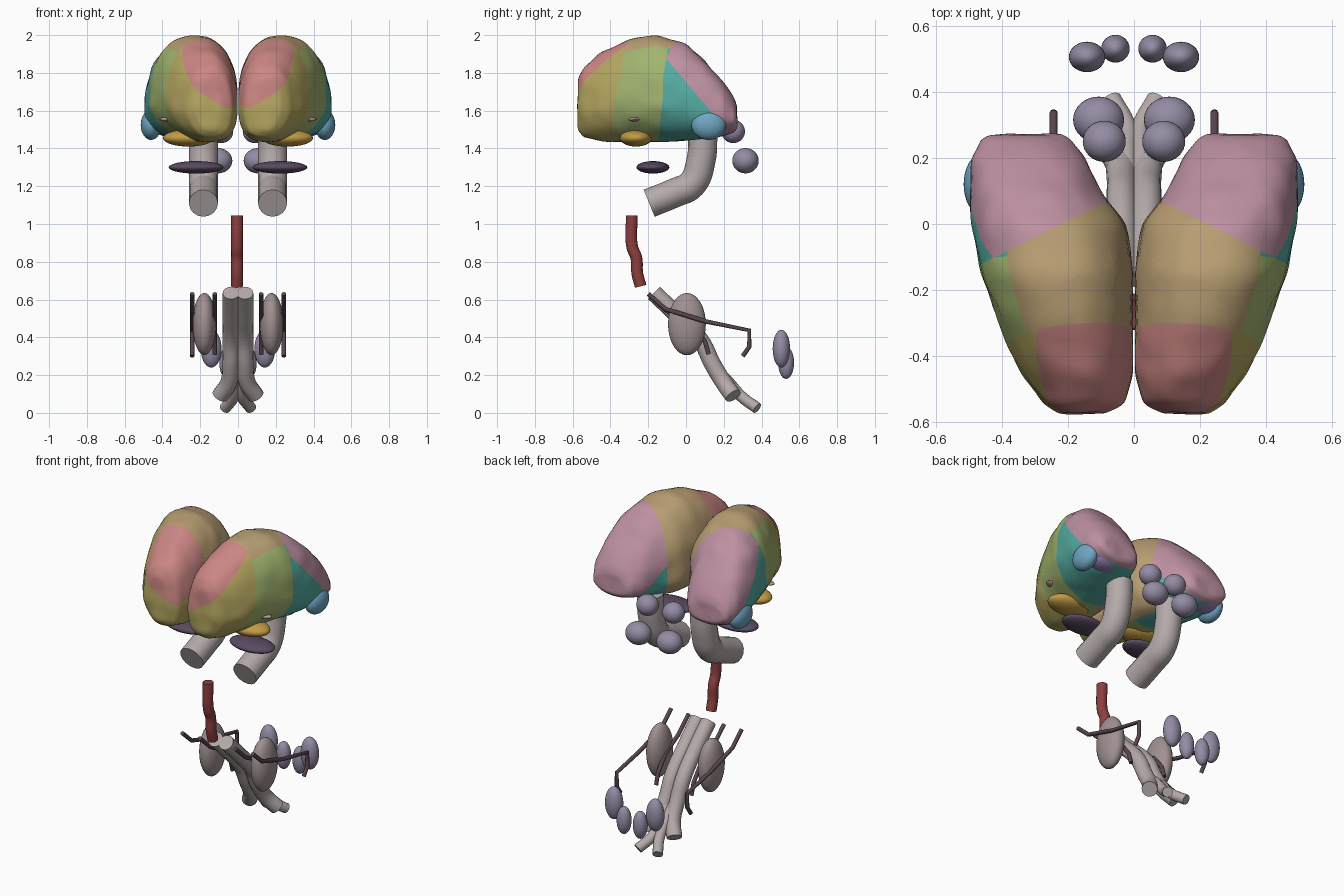
import bpy, bmesh
from math import sin, cos, pi
from mathutils import Vector, noise

if "Cube" in bpy.data.objects:
    bpy.data.objects.remove(bpy.data.objects["Cube"])

MATS = {}


def mat(name, rgb):
    if name not in MATS:
        m = bpy.data.materials.new(name)
        m.diffuse_color = (*rgb, 1)
        m.use_nodes = True
        m.node_tree.nodes["Principled BSDF"].inputs["Base Color"].default_value = m.diffuse_color
        MATS[name] = m
    return MATS[name]


SALMON = mat("salmon", (0.60, 0.24, 0.23))
YELLOW = mat("yellow", (0.47, 0.39, 0.12))
TAN = mat("tan", (0.48, 0.34, 0.17))
GREEN = mat("green", (0.36, 0.46, 0.16))
TEAL = mat("teal", (0.09, 0.41, 0.36))
PINK = mat("pink", (0.51, 0.28, 0.36))
BLUE = mat("blue", (0.16, 0.38, 0.54))
PURPLE = mat("purple", (0.30, 0.21, 0.46))
ORANGE = mat("orange", (0.54, 0.33, 0.06))
PALE = mat("pale_pink", (0.55, 0.34, 0.34))
PLUM = mat("plum", (0.10, 0.07, 0.12))
LILAC = mat("lilac", (0.30, 0.26, 0.37))
MAUVE = mat("mauve", (0.35, 0.28, 0.28))
STALK = mat("stalk_grey", (0.46, 0.40, 0.40))
RED = mat("red", (0.27, 0.05, 0.05))
DARK = mat("dark", (0.10, 0.06, 0.08))


def add_object(name, bm, m):
    me = bpy.data.meshes.new(name)
    bm.to_mesh(me)
    bm.free()
    for p in me.polygons:
        p.use_smooth = True
    me.materials.append(m)
    ob = bpy.data.objects.new(name, me)
    bpy.context.collection.objects.link(ob)
    return ob


def ellipsoid(name, c, r, m):
    bm = bmesh.new()
    bmesh.ops.create_uvsphere(bm, u_segments=32, v_segments=18, radius=1)
    for v in bm.verts:
        v.co = Vector([c[i] + v.co[i] * r[i] for i in range(3)])
    return add_object(name, bm, m)


def tube(name, pts, r, m):
    cu = bpy.data.curves.new(name, 'CURVE')
    cu.dimensions = '3D'
    cu.bevel_depth, cu.bevel_resolution, cu.resolution_u = r, 6, 6
    cu.use_fill_caps = True
    sp = cu.splines.new('BEZIER')
    sp.bezier_points.add(len(pts) - 1)
    for bp, p in zip(sp.bezier_points, pts):
        bp.co = p
        # thin strands bend sharply, thick tubes bend smoothly
        bp.handle_left_type = bp.handle_right_type = 'VECTOR' if r < 0.02 else 'AUTO'
    cu.materials.append(m)
    ob = bpy.data.objects.new(name, cu)
    bpy.context.collection.objects.link(ob)
    bpy.ops.object.select_all(action='DESELECT')
    ob.select_set(True)
    bpy.context.view_layer.objects.active = ob
    bpy.ops.object.convert(target='MESH')
    bpy.ops.object.shade_smooth_by_angle(angle=0.8)


# hemisphere sections: y, inner x, outer x, bottom z, top z
SECTIONS = [
    (-0.578, .155, .165, 1.64, 1.66), (-0.572, .09, .225, 1.50, 1.77),
    (-0.54, .03, .28, 1.455, 1.835), (-0.45, .0, .345, 1.435, 1.91),
    (-0.3, .0, .41, 1.435, 1.98), (-0.15, .0, .465, 1.435, 2.005),
    (0.0, .02, .495, 1.44, 1.955), (0.1, .10, .50, 1.45, 1.87),
    (0.2, .145, .495, 1.47, 1.75), (0.255, .19, .465, 1.49, 1.66),
    (0.27, .22, .44, 1.51, 1.62), (0.274, .32, .33, 1.55, 1.57)]

# cutting planes between the regions: point, normal
CUTS = {
    'F': ((0.15, -0.3, 1.97), (0.03, 0.27, -0.04)),
    'S': ((0.28, -0.3, 1.95), (0.0285, 0.0345, -0.046)),
    'A': ((0.4, -0.09, 1.9), (0.15, 0.3, 0)),
    'P': ((0.4, -0.1, 1.87), (0, 0.32, 0.27)),
    'T': ((0.355, -0.2, 1.92), (0.48, -0.1, -0.25)),
    'G': ((0.4, -0.13, 1.6), (0, 1, -0.1))}


def region(p):
    up = {k: (p - Vector(c)).dot(Vector(n)) > 0 for k, (c, n) in CUTS.items()}
    if not up['F']:
        return 'lower_front' if up['S'] else 'upper_front'
    if up['A']:
        return 'rear' if up['P'] else 'side_rear'
    if not up['T']:
        return 'crown'
    return 'side_rear' if up['G'] else 'side'


def power(c, e):
    return (abs(c) ** e) * (1 if c >= 0 else -1)


def hemisphere():
    bm = bmesh.new()
    n, sub, rings = 56, 6, []
    for a, b in zip(SECTIONS, SECTIONS[1:]):
        for k in range(sub):
            rings.append([u + (v - u) * k / sub for u, v in zip(a, b)])
    rings.append(SECTIONS[-1])
    loops = []
    for y, x0, x1, z0, z1 in rings:
        zc, xc, w = z0 + 0.38 * (z1 - z0), (x0 + x1) / 2, (x1 - x0) / 2
        outer = 1.6 + 0.4 * min(max((y + 0.3) / 0.3, 0), 1)
        loop = []
        for i in range(n):
            t = 2 * pi * i / n
            # rounded top, fuller inner underside, tapered outer underside
            e = 2 / 2.3 if sin(t) >= 0 else 2 / (outer if cos(t) > 0 else 2.8)
            h = z1 - zc if sin(t) > 0 else zc - z0
            loop.append(bm.verts.new((xc + w * power(cos(t), e), y, zc + h * power(sin(t), e))))
        loops.append(loop)
    for a, b in zip(loops, loops[1:]):
        for i in range(n):
            j = (i + 1) % n
            bm.faces.new((a[i], a[j], b[j], b[i]))
    bm.faces.new(loops[0][::-1])
    bm.faces.new(loops[-1])
    bmesh.ops.recalc_face_normals(bm, faces=bm.faces)
    for _ in range(4):
        bmesh.ops.smooth_vert(bm, verts=bm.verts, factor=0.5, use_axis_x=True,
                              use_axis_y=True, use_axis_z=True)
    bm.normal_update()
    # gentle surface lumps
    for v in bm.verts:
        v.co += v.normal * 0.007 * noise.noise(v.co * 11)
        v.co.x = max(v.co.x, 0.003)
    for c, nrm in CUTS.values():
        bmesh.ops.bisect_plane(bm, geom=bm.verts[:] + bm.edges[:] + bm.faces[:],
                               plane_co=c, plane_no=nrm, dist=1e-5)
    return bm


REGIONS = {'upper_front': SALMON, 'lower_front': YELLOW, 'crown': TAN,
           'side': GREEN, 'side_rear': TEAL, 'rear': PINK}
lobe = hemisphere()

for side, s in (("right", 1), ("left", -1)):
    # cortex regions
    for key, m in REGIONS.items():
        bm = lobe.copy()
        gone = [f for f in bm.faces if region(f.calc_center_median()) != key]
        bmesh.ops.delete(bm, geom=gone, context='FACES')
        if s < 0:
            for v in bm.verts:
                v.co.x *= -1
            bmesh.ops.reverse_faces(bm, faces=bm.faces)
        add_object(f"{key}_lobe_{side}", bm, m)

    # rounded bodies: name, centre, radii, colour
    for name, c, r, m in [
        ("rear_tip", (.46, .12, 1.525), (.055, .092, .08), BLUE),
        ("rear_base", (.34, .16, 1.515), (.12, .085, .055), PURPLE),
        ("thin_disc", (.232, -.27, 1.555), (.187, .05, .02), PALE),
        ("lower_body", (.262, -.265, 1.455), (.135, .085, .045), ORANGE),
        ("floating_disc", (.222, -.175, 1.30), (.145, .087, .033), PLUM),
        ("upper_bulb", (.09, .25, 1.49), (.065, .062, .062), LILAC),
        ("lower_bulb", (.107, .315, 1.335), (.077, .07, .067), LILAC),
        ("flank_body", (.178, .005, .47), (.062, .1, .165), MAUVE),
        ("outer_node", (.142, .505, .34), (.055, .046, .1), LILAC),
        ("inner_node", (.056, .53, .265), (.043, .042, .085), LILAC)]:
        ellipsoid(f"{name}_{side}", (c[0] * s, c[1], c[2]), r, m)

    # tubes: name, path, radius, colour
    for name, pts, r, m in [
        ("stalk", [(.183, .09, 1.48), (.183, .08, 1.34), (.183, .03, 1.21),
                   (.183, -.06, 1.165), (.183, -.195, 1.11)], .077, STALK),
        ("cord", [(.036, -.17, .635), (.036, -.05, .52), (.038, .08, .38),
                  (.038, .14, .26), (.05, .2, .16), (.095, .25, .09)], .045, STALK),
        ("cord_branch", [(.02, .14, .25), (.022, .22, .17), (.022, .29, .09),
                         (.068, .377, .025)], .03, STALK),
        ("outer_strand", [(.243, -.2, .63), (.243, -.11, .55), (.243, .1, .485),
                          (.243, .335, .437), (.243, .335, .35), (.243, .3, .3)], .012, DARK),
        ("inner_strand", [(.122, -.2, .63), (.122, -.1, .54), (.122, .03, .47),
                          (.122, .1, .38), (.122, .12, .31)], .012, DARK)]:
        tube(f"{name}_{side}", [(x * s, y, z) for x, y, z in pts], r, m)

lobe.free()

# central vessel
tube("central_vessel", [(-.005, -.287, 1.045), (-.005, -.285, .88), (-.005, -.263, .82),
                        (-.005, -.258, .74), (-.005, -.24, .67)], .031, RED)
